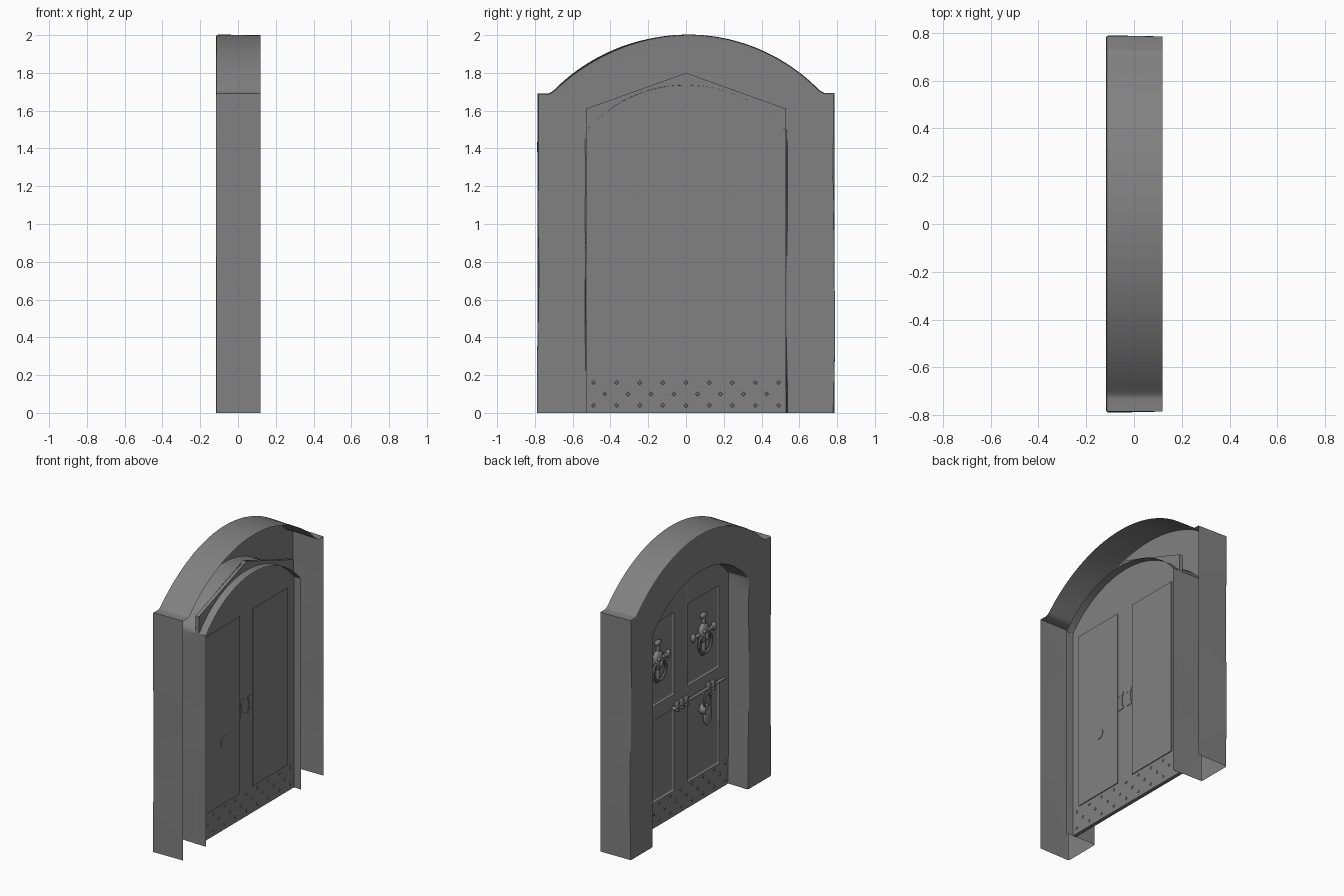
import bpy, bmesh, math
from mathutils import Matrix, Vector

cube = bpy.data.objects.get("Cube")
if cube:
    bpy.data.objects.remove(cube, do_unlink=True)

stone = bpy.data.materials.new("dark grey")
stone.use_nodes = True
GREY = (0.22, 0.22, 0.22, 1)
stone.diffuse_color = GREY
stone.node_tree.nodes["Principled BSDF"].inputs["Base Color"].default_value = GREY

FRONT, BACK = -0.117, 0.12        # the doorway faces -x
DOOR_FRONT, DOOR_BACK = 0.04, 0.066
HALF = 0.53                       # half width of the opening


def finish(name, bm, angle=35):
    bmesh.ops.recalc_face_normals(bm, faces=bm.faces)
    mesh = bpy.data.meshes.new(name)
    bm.to_mesh(mesh)
    bm.free()
    mesh.materials.append(stone)
    ob = bpy.data.objects.new(name, mesh)
    bpy.context.collection.objects.link(ob)
    bpy.ops.object.select_all(action='DESELECT')
    ob.select_set(True)
    bpy.context.view_layer.objects.active = ob
    bpy.ops.object.shade_smooth_by_angle(angle=math.radians(angle))
    return ob


def flatten_shading(ob):
    """Keep broad faces flat between their rounded edges."""
    mod = ob.modifiers.new("weighted normals", 'WEIGHTED_NORMAL')
    mod.keep_sharp = True


def add_box(bm, x, y, z, bevel=0):
    """Box from (min, max) ranges, optionally with rounded edges."""
    size = [b - a for a, b in (x, y, z)]
    mid = [(a + b) / 2 for a, b in (x, y, z)]
    m = Matrix.Translation(mid) @ Matrix.Diagonal((*size, 1))
    verts = bmesh.ops.create_cube(bm, size=1, matrix=m)["verts"]
    if bevel:
        edges = list({e for v in verts for e in v.link_edges})
        bmesh.ops.bevel(bm, geom=edges, offset=bevel, segments=3,
                        profile=0.5, affect='EDGES')


def add_rod(bm, a, b, r1, r2=None, sides=16):
    """Cylinder or cone between two points."""
    a, b = Vector(a), Vector(b)
    rot = (b - a).to_track_quat('Z', 'Y').to_matrix().to_4x4()
    bmesh.ops.create_cone(bm, cap_ends=True, segments=sides, radius1=r1,
                          radius2=r1 if r2 is None else r2, depth=(b - a).length,
                          matrix=Matrix.Translation((a + b) / 2) @ rot)


def add_ball(bm, centre, scale):
    m = Matrix.Translation(centre) @ Matrix.Diagonal((*scale, 1))
    bmesh.ops.create_uvsphere(bm, u_segments=16, v_segments=10, radius=1, matrix=m)


def add_ring(bm, centre, radius, thick, stretch=1, n=24, m=8):
    """Ring lying in the plane of the door."""
    rings = []
    for i in range(n):
        a = math.tau * i / n
        row = []
        for j in range(m):
            b = math.tau * j / m
            r = radius + thick * math.cos(b)
            row.append(bm.verts.new((centre[0] + thick * math.sin(b),
                                     centre[1] + r * math.cos(a),
                                     centre[2] + r * math.sin(a) * stretch)))
        rings.append(row)
    for i in range(n):
        p, q = rings[i], rings[(i + 1) % n]
        for j in range(m):
            k = (j + 1) % m
            bm.faces.new((p[j], q[j], q[k], p[k]))


def arc(half, spring, top, n=40):
    """Circular arc from -half to +half as (y, z) points."""
    rise = top - spring
    r = (half ** 2 + rise ** 2) / (2 * rise)
    span = math.asin(half / r)
    return [(r * math.sin(t), top - r + r * math.cos(t))
            for t in (span * (2 * i / n - 1) for i in range(n + 1))]


def outline(leg, curve):
    return leg + curve + [(-y, z) for y, z in reversed(leg)]


# Frame: paired outer and inner outlines swept through a rounded section,
# with slightly uneven front corners on the legs
STEPS = 12
outer = outline([(-0.785, 1.69 * i / STEPS) for i in range(STEPS + 1)]
                + [(-0.73, 1.69), (-0.715, 1.697)], arc(0.7, 1.708, 2.0))
inner = outline([(-HALF, 1.49 * i / (STEPS + 3)) for i in range(STEPS + 3)],
                arc(HALF, 1.49, 1.735))
bm = bmesh.new()
section = [(0, BACK), (0, FRONT + 0.012), (0.003, FRONT + 0.004), (0.011, FRONT)]
rails = []
for start, end, steps in ((outer, inner, section), (inner, outer, section[::-1])):
    for inset, x in steps:
        row = []
        for (y0, z0), (y1, z1) in zip(start, end):
            wave = 0.005 * math.sin(5 * z0 + 3 * y0) if x < 0 else 0
            d = Vector((y1 - y0, z1 - z0)).normalized() * (inset + wave)
            if z0 == 0:
                d.y = 0
            row.append(bm.verts.new((x, y0 + d.x, z0 + d.y)))
        rails.append(row)
for p, q in zip(rails, rails[1:]):
    for i in range(len(p) - 1):
        bm.faces.new((p[i], p[i + 1], q[i + 1], q[i]))
flatten_shading(finish("arched_frame", bm, 40))

# Door slab with a gabled top
bm = bmesh.new()
gable = [(-HALF, 0), (HALF, 0), (HALF, 1.61), (0, 1.8), (-HALF, 1.61)]
face = bm.faces.new([bm.verts.new((DOOR_BACK, y, z)) for y, z in gable])
ext = bmesh.ops.extrude_face_region(bm, geom=[face])["geom"]
bmesh.ops.translate(bm, vec=(DOOR_FRONT - DOOR_BACK, 0, 0),
                    verts=[v for v in ext if isinstance(v, bmesh.types.BMVert)])
door = finish("door_slab", bm, 20)

# Sunken front panels and the seam between the leaves
SEAM = -0.06
cutter_bm = bmesh.new()
for y in ((-0.43, -0.075), (0.075, 0.43)):
    for z in ((0.18, 0.76), (0.86, 1.44)):
        add_box(cutter_bm, (DOOR_FRONT - 0.06, DOOR_FRONT + 0.014), y, z, 0.01)
add_box(cutter_bm, (DOOR_FRONT - 0.03, DOOR_FRONT + 0.005),
        (SEAM - 0.0015, SEAM + 0.0015), (-0.1, 1.9))
cutter = finish("panel_cutter", cutter_bm)
cutter.hide_render = True
mod = door.modifiers.new("panels", 'BOOLEAN')
mod.operation, mod.object, mod.solver = 'DIFFERENCE', cutter, 'EXACT'
bpy.context.view_layer.objects.active = door
bpy.ops.object.modifier_apply(modifier=mod.name)
bpy.data.objects.remove(cutter, do_unlink=True)
bpy.ops.object.shade_smooth_by_angle(angle=math.radians(20))
flatten_shading(door)

# Plain plates on the back of both leaves
bm = bmesh.new()
for y in ((-0.465, -0.08), (0.065, 0.455)):
    add_box(bm, (DOOR_BACK - 0.005, DOOR_BACK + 0.006), y, (0.19, 1.44))
finish("back_panels", bm)

# Diamond studs along the foot, showing on both sides
bm = bmesh.new()
for row, z in enumerate((0.04, 0.1, 0.16)):
    shift = 0.06 if row == 1 else 0
    for i in range(8 if row == 1 else 9):
        y = -0.49 + shift + 0.1225 * i
        add_rod(bm, (DOOR_BACK - 0.005, y, z), (DOOR_BACK + 0.004, y, z), 0.015, 0.009, 4)
        add_rod(bm, (DOOR_FRONT + 0.005, y, z), (DOOR_FRONT - 0.007, y, z), 0.015, 0.009, 4)
finish("foot_studs", bm)

# Sliding bolt with its brackets, whose backs show between the leaves
bm = bmesh.new()
bar_x, bar_z = DOOR_FRONT - 0.018, 0.775
add_rod(bm, (bar_x, 0.1, bar_z), (bar_x, -0.46, bar_z), 0.01)
add_ball(bm, (bar_x, 0.1, bar_z), (0.015, 0.015, 0.015))
add_rod(bm, (bar_x, -0.2, bar_z), (bar_x - 0.02, -0.2, bar_z - 0.01), 0.008)
for y in (0.06, 0.01, -0.04, -0.29, -0.34):
    add_box(bm, (bar_x - 0.014, DOOR_FRONT + 0.01), (y - 0.01, y + 0.01),
            (bar_z - 0.035, bar_z + 0.035), 0.004)
for y in (-0.05, 0.035):
    for z in (0.73, 0.83):
        add_box(bm, (DOOR_FRONT + 0.01, DOOR_BACK + 0.004), (y - 0.024, y + 0.024),
                (z - 0.012, z + 0.012))
    add_box(bm, (DOOR_FRONT + 0.01, DOOR_BACK + 0.004), (y - 0.012, y + 0.012),
            (0.742, 0.818))
finish("sliding_bolt", bm)

# Padlock hanging under the bolt
bm = bmesh.new()
add_ring(bm, (bar_x, -0.27, 0.69), 0.035, 0.008, 1.5)
add_rod(bm, (bar_x - 0.014, -0.26, 0.63), (DOOR_BACK + 0.009, -0.26, 0.63), 0.037, sides=20)
add_ball(bm, (bar_x, -0.27, 0.585), (0.02, 0.045, 0.07))
finish("padlock", bm)

# Ornamental knockers on the upper panels
for side, y in (("left", 0.25), ("right", -0.26)):
    bm = bmesh.new()
    x, z = DOOR_FRONT + 0.004, 1.14
    add_ball(bm, (x, y, z + 0.03), (0.03, 0.055, 0.07))
    add_ball(bm, (x - 0.022, y, z + 0.01), (0.016, 0.02, 0.03))
    add_ring(bm, (x - 0.013, y, z - 0.04), 0.07, 0.01)
    for s in (-1, 1):
        add_rod(bm, (x, y, z + 0.03), (x, y + s * 0.11, z + 0.03), 0.012)
        add_ball(bm, (x, y + s * 0.115, z + 0.03), (0.016, 0.022, 0.03))
        add_ball(bm, (x - 0.025, y + s * 0.025, z + 0.05), (0.012, 0.014, 0.012))
        v = z + 0.02 + s * 0.13
        add_rod(bm, (x, y, z), (x, y, v), 0.013)
        add_ball(bm, (x, y, v), (0.016, 0.035, 0.02))
    finish(side + "_knocker", bm)
